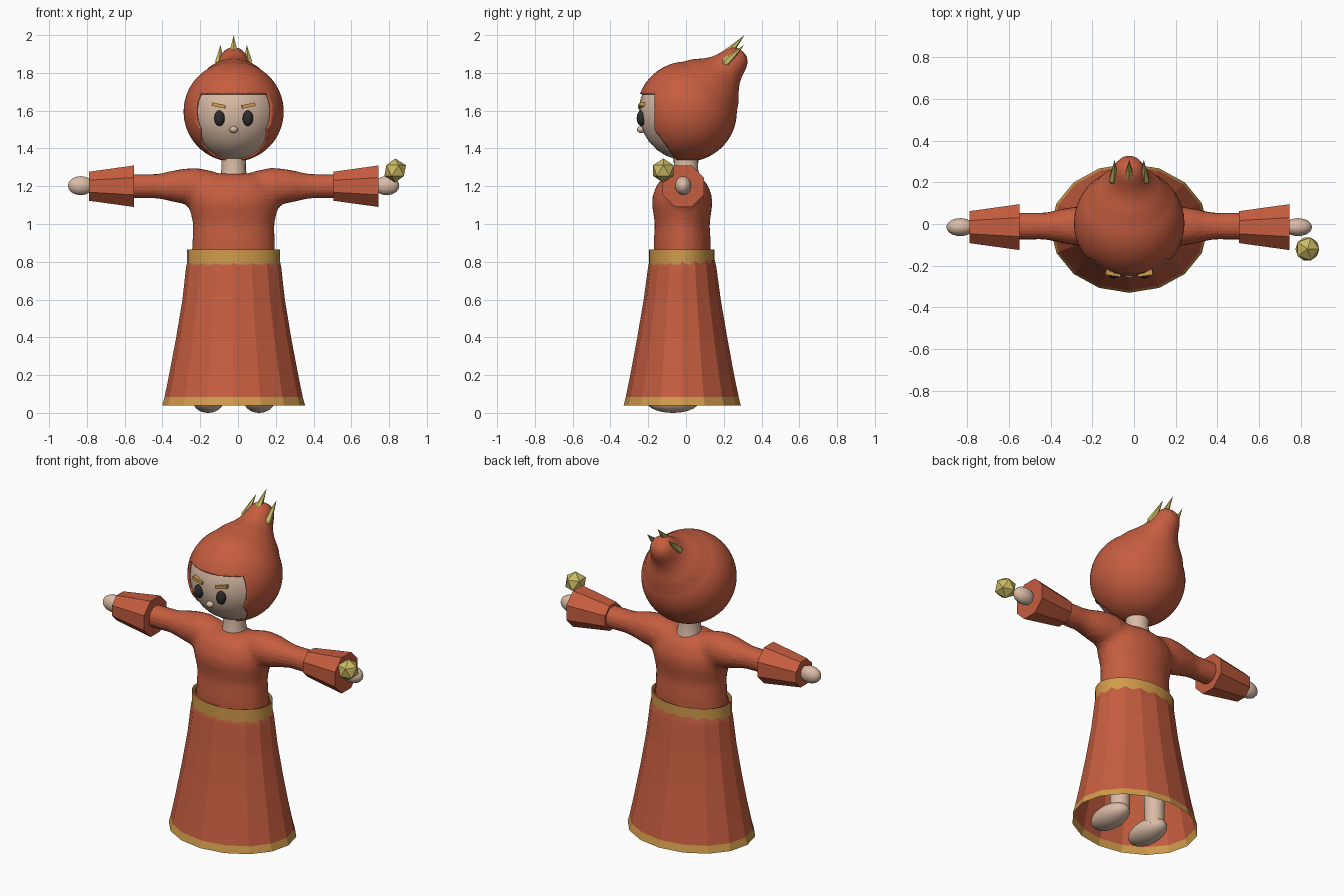
import bpy, bmesh
from math import pi, sin, cos, radians
from mathutils import Matrix, Vector

if "Cube" in bpy.data.objects:
    bpy.data.objects.remove(bpy.data.objects["Cube"])

CX, CY = -0.023, -0.02          # body axis
HEAD = Vector((CX, 0.004, 1.595))


def material(name, rgb):
    m = bpy.data.materials.new(name)
    m.use_nodes = True
    m.diffuse_color = (*rgb, 1)
    m.node_tree.nodes["Principled BSDF"].inputs["Base Color"].default_value = (*rgb, 1)
    return m


RED = material("rust red cloth", (0.56, 0.11, 0.05))
SKIN = material("pale skin", (0.70, 0.50, 0.38))
TRIM = material("orange gold trim", (0.64, 0.33, 0.07))
YELLOW = material("pale yellow gold", (0.60, 0.50, 0.13))
BLACK = material("eye black", (0.025, 0.025, 0.025))


def add_lathe(bm, rings, sides, matrix, cap=True, phase=0.0):
    """Loft elliptical rings (rx, ry, z) and place them with the matrix."""
    loops = []
    for rx, ry, z in rings:
        loops.append([bm.verts.new(matrix @ Vector((rx * sin(a), -ry * cos(a), z)))
                      for a in (2 * pi * i / sides + phase for i in range(sides))])
    for low, high in zip(loops, loops[1:]):
        for i in range(sides):
            j = (i + 1) % sides
            bm.faces.new((low[i], low[j], high[j], high[i]))
    if cap:
        if rings[0][0] > 0.001:
            bm.faces.new(loops[0][::-1])
        if rings[-1][0] > 0.001:
            bm.faces.new(loops[-1])
    bmesh.ops.remove_doubles(bm, verts=bm.verts, dist=1e-5)


def finish(bm, name, *mats, smooth=None):
    bmesh.ops.recalc_face_normals(bm, faces=bm.faces)
    mesh = bpy.data.meshes.new(name)
    bm.to_mesh(mesh)
    bm.free()
    for m in mats:
        mesh.materials.append(m)
    ob = bpy.data.objects.new(name, mesh)
    bpy.context.collection.objects.link(ob)
    if smooth:
        bpy.ops.object.select_all(action="DESELECT")
        ob.select_set(True)
        bpy.context.view_layer.objects.active = ob
        bpy.ops.object.shade_smooth_by_angle(angle=radians(smooth))
    return ob


def lathe(name, rings, sides, matrix, mat, cap=True, phase=0.0, smooth=None):
    bm = bmesh.new()
    add_lathe(bm, rings, sides, matrix, cap, phase)
    return finish(bm, name, mat, smooth=smooth)


def ellipsoid(name, loc, size, mat):
    bm = bmesh.new()
    bmesh.ops.create_uvsphere(bm, u_segments=24, v_segments=14, radius=1,
                              matrix=Matrix.LocRotScale(Vector(loc), None, Vector(size)))
    return finish(bm, name, mat, smooth=60)


def at(x, y, z):
    return Matrix.Translation((x, y, z))


SIDES = (("right", -1), ("left", 1))

# Skirt with a gold hem
bm = bmesh.new()
add_lathe(bm, [(0.378, 0.31, 0.04), (0.366, 0.299, 0.083), (0.342, 0.275, 0.2),
               (0.304, 0.238, 0.4), (0.271, 0.204, 0.6), (0.252, 0.181, 0.77),
               (0.242, 0.170, 0.82), (0.232, 0.16, 0.86)], 16, at(CX, CY, 0), cap=False)
for f in bm.faces:
    f.material_index = int(f.calc_center_median().z < 0.083)
finish(bm, "skirt", RED, TRIM)

# Belt that the skirt corners poke through
lathe("belt", [(0.246, 0.174, 0.785), (0.246, 0.174, 0.865)], 32, at(CX, CY - 0.002, 0),
      TRIM, cap=False, smooth=30)

# Torso and sleeves fused into one soft body
bm = bmesh.new()
add_lathe(bm, [(0.222, 0.152, 0.8), (0.220, 0.152, 0.9), (0.216, 0.145, 1.0),
               (0.238, 0.160, 1.1), (0.238, 0.158, 1.15), (0.212, 0.132, 1.215),
               (0.14, 0.08, 1.262), (0, 0, 1.272)], 32, at(CX, CY, 0))
for side, s in SIDES:
    sleeve = [(0.1, 0.08), (0.2, 0.1), (0.28, 0.093), (0.34, 0.08),
              (0.4, 0.067), (0.46, 0.067), (0.6, 0.067)]
    add_lathe(bm, [(r, r, d) for d, r in sleeve], 20,
              at(CX, -0.01, 1.2) @ Matrix.Rotation(s * pi / 2, 4, "Y"))
body = finish(bm, "torso_and_sleeves", RED)
remesh = body.modifiers.new("fuse", "REMESH")
remesh.mode = "VOXEL"
remesh.voxel_size = 0.022
soften = body.modifiers.new("soften", "SMOOTH")
soften.factor = 0.5
soften.iterations = 5

# Cuffs, both flaring the same way, with hands and legs
for side, s in SIDES:
    start = -0.79 if s < 0 else 0.505
    lathe(side + "_cuff", [(0.083, 0.083, 0), (0.119, 0.119, 0.24)], 8,
          at(start, -0.015, 1.2) @ Matrix.Rotation(pi / 2, 4, "Y"), RED, phase=pi / 8)
    ellipsoid(side + "_hand", (CX + s * 0.81, -0.015, 1.203), (0.067, 0.043, 0.05), SKIN)
    ellipsoid(side + "_foot", (CX + s * 0.135, -0.07, 0.062), (0.08, 0.14, 0.062), SKIN)
    lathe(side + "_leg", [(0.055, 0.055, 0.06), (0.06, 0.06, 0.4), (0.07, 0.07, 0.8)], 20,
          at(CX + s * 0.125, 0, 0), SKIN, smooth=40)

# Neck and face
lathe("neck", [(0.075, 0.075, 1.24), (0.064, 0.064, 1.29), (0.066, 0.066, 1.37)], 24,
      at(CX, 0, 0), SKIN, smooth=40)
ellipsoid("face", HEAD, (0.254, 0.254, 0.259), SKIN)
ellipsoid("nose", (CX, -0.238, 1.5), (0.022, 0.022, 0.018), SKIN)
for side, s in SIDES:
    ellipsoid(side + "_eye", (CX + s * 0.075, -0.237, 1.56), (0.028, 0.024, 0.041), BLACK)
    bm = bmesh.new()
    turn = Matrix.Rotation(s * radians(-12), 4, "Y") @ Matrix.Rotation(s * radians(8), 4, "Z")
    bmesh.ops.create_cube(bm, size=1, matrix=at(CX + s * 0.078, -0.234, 1.627) @ turn
                          @ Matrix.Diagonal((0.072, 0.03, 0.018, 1)))
    finish(bm, side + "_eyebrow", TRIM)

# Hood: a ball drawn out into a blunt tail, cut open around the face
R = 0.265
rings = [(R * sin(t), R * sin(t), -R * cos(t)) for t in (pi * 0.74 * i / 32 for i in range(33))]
tail = [(0.168, 0.222), (0.145, 0.247), (0.122, 0.273), (0.103, 0.3), (0.089, 0.33),
        (0.08, 0.36), (0.071, 0.388), (0.056, 0.413), (0.033, 0.43), (0, 0.436)]
rings += [(r, r, d) for r, d in tail]
bm = bmesh.new()
add_lathe(bm, rings, 56, Matrix.Translation(HEAD) @ Matrix.Rotation(radians(-43), 4, "X"))
FRINGE, EDGE, JAW, SLOPE = 1.69, -0.168, 1.5, 0.73
for co, no in (((0, 0, FRINGE), (0, 0, 1)), ((0, EDGE, 0), (0, 1, 0)),
               ((0, EDGE, JAW), (0, 1, SLOPE))):
    bmesh.ops.bisect_plane(bm, geom=bm.verts[:] + bm.edges[:] + bm.faces[:],
                           plane_co=co, plane_no=no)
opening = []
for f in bm.faces:
    c = f.calc_center_median()
    if c.z < FRINGE and c.y < EDGE + max(0, JAW - c.z) * SLOPE:
        opening.append(f)
bmesh.ops.delete(bm, geom=opening, context="FACES")
hood = finish(bm, "hood", RED, smooth=50)
rim = hood.modifiers.new("rim", "SOLIDIFY")
rim.thickness = 0.014
rim.offset = -1

# Three crown spikes on the hood tail
for name, x, base, tip in (("right", -0.075, (0.19, 1.835), (0.308, 1.948)),
                           ("middle", 0, (0.2, 1.88), (0.31, 2.0)),
                           ("left", 0.075, (0.19, 1.835), (0.308, 1.948))):
    a = Vector((CX + x, *base))
    b = Vector((CX + x * 0.93, *tip))
    d = b - a
    lathe(name + "_crown_spike", [(0.012, 0.012, 0), (0.025, 0.025, d.length * 0.2), (0, 0, d.length)],
          6, Matrix.Translation(a) @ d.to_track_quat("Z", "Y").to_matrix().to_4x4(), YELLOW)

# Faceted orb by the left hand
bm = bmesh.new()
bmesh.ops.create_icosphere(bm, subdivisions=1, radius=0.064, matrix=at(0.832, -0.12, 1.283))
finish(bm, "orb", YELLOW)
